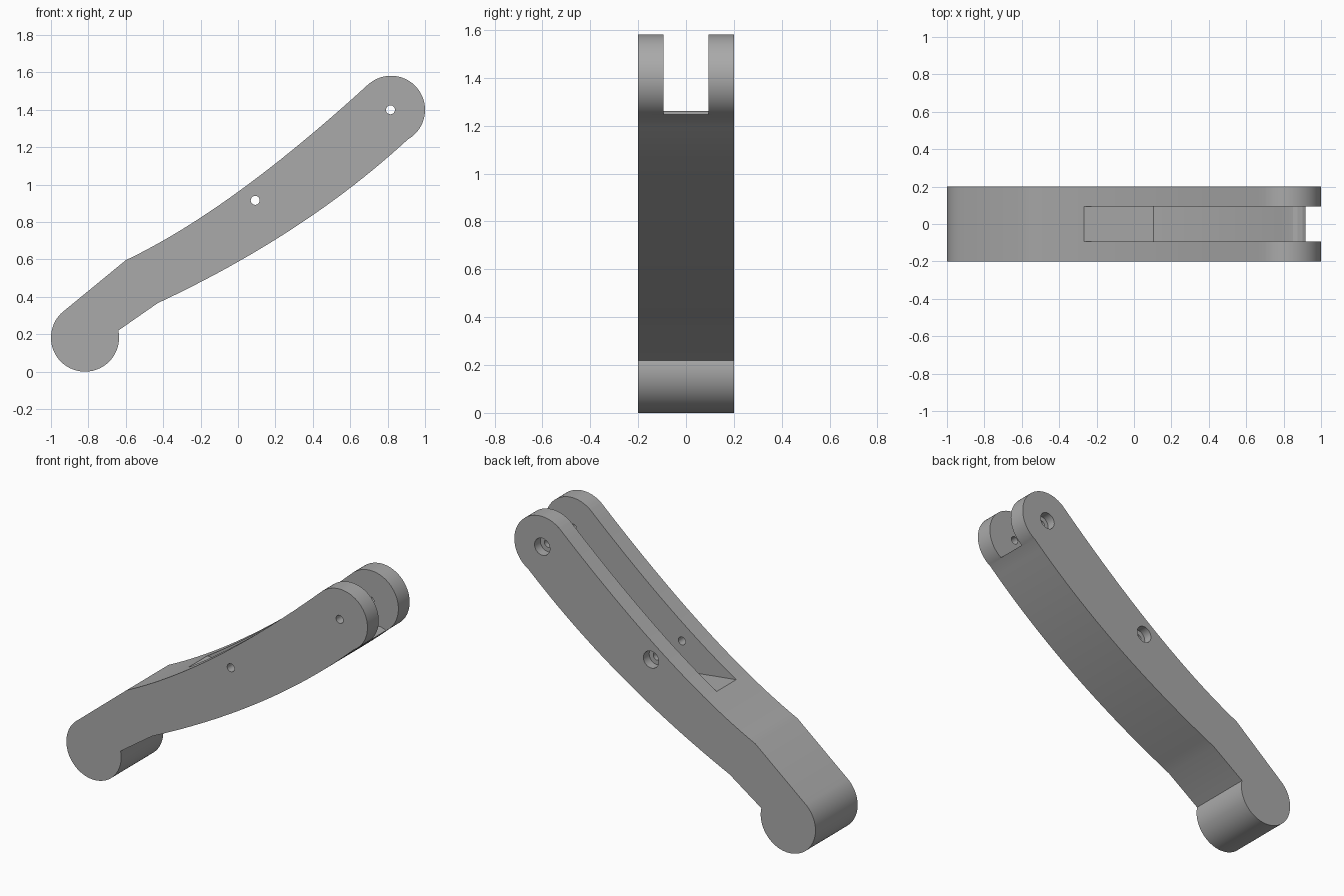
import bpy, bmesh, math

if "Cube" in bpy.data.objects:
    bpy.data.objects.remove(bpy.data.objects["Cube"])

grey = bpy.data.materials.new("plain grey")
grey.diffuse_color = (0.40, 0.40, 0.40, 1)
grey.use_nodes = True
grey.node_tree.nodes["Principled BSDF"].inputs["Base Color"].default_value = grey.diffuse_color


def arc(cx, cz, r, a0, a1, n):
    """Points on a circle in the XZ plane, angles in degrees."""
    out = []
    for i in range(n + 1):
        a = math.radians(a0 + (a1 - a0) * i / n)
        out.append((cx + r * math.cos(a), cz + r * math.sin(a)))
    return out


def bend(p, c, q, n=24):
    """Quadratic curve from p to q pulled towards c."""
    out = []
    for i in range(n + 1):
        t = i / n
        out.append(tuple((1 - t) ** 2 * p[k] + 2 * t * (1 - t) * c[k] + t * t * q[k]
                         for k in (0, 1)))
    return out


def prism(name, profile, y0, y1):
    """Extrude an XZ profile from y0 to y1."""
    bm = bmesh.new()
    face = bm.faces.new([bm.verts.new((x, y0, z)) for x, z in profile])
    ext = bmesh.ops.extrude_face_region(bm, geom=[face])
    for v in ext["geom"]:
        if isinstance(v, bmesh.types.BMVert):
            v.co.y = y1
    bmesh.ops.recalc_face_normals(bm, faces=bm.faces)
    mesh = bpy.data.meshes.new(name)
    bm.to_mesh(mesh)
    bm.free()
    mesh.materials.append(grey)
    ob = bpy.data.objects.new(name, mesh)
    bpy.context.collection.objects.link(ob)
    return ob


def cut(target, cutter):
    """Subtract the cutter and remove it."""
    mod = target.modifiers.new("cut", "BOOLEAN")
    mod.operation = "DIFFERENCE"
    mod.solver = "EXACT"
    mod.object = cutter
    bpy.context.view_layer.objects.active = target
    bpy.ops.object.modifier_apply(modifier=mod.name)
    bpy.data.objects.remove(cutter)


# Lever body: round foot, curved arm, round fork end
W = 0.2
outline = bend((-0.6, 0.596), (-0.04, 0.862), (0.703, 1.542))
outline += arc(0.818, 1.4, 0.182, 127, -60, 40)
outline += bend((0.908, 1.242), (0.361, 0.736), (-0.43, 0.366))[1:]
outline += arc(-0.818, 0.182, 0.182, 12, -234, 52)
lever = prism("lever_arm", outline, -W, W)

# Slot along the top, open at the fork end
S = 0.093
slot = [(-0.31, 0.786), (-0.27, 0.780)]
slot += bend((0.105, 0.735), (0.5, 0.955), (0.82, 1.235), 16)
slot += [(0.85, 1.256), (0.875, 1.262), (0.9, 1.257), (0.93, 1.240),
         (1.2, 1.24), (1.2, 1.8), (0.6, 1.8), (-0.31, 1.1)]
cut(lever, prism("slot_cutter", slot, -S, S))

# Pin holes, counterbored from the back
for x, z in ((0.092, 0.916), (0.815, 1.4)):
    cut(lever, prism("pin_cutter", arc(x, z, 0.024, 0, 345, 23), -0.4, 0.4))
    cut(lever, prism("bore_cutter", arc(x, z, 0.051, 0, 350, 35), 0.145, 0.4))

bpy.ops.object.select_all(action="DESELECT")
lever.select_set(True)
bpy.context.view_layer.objects.active = lever
bpy.ops.object.shade_smooth_by_angle(angle=math.radians(16))
